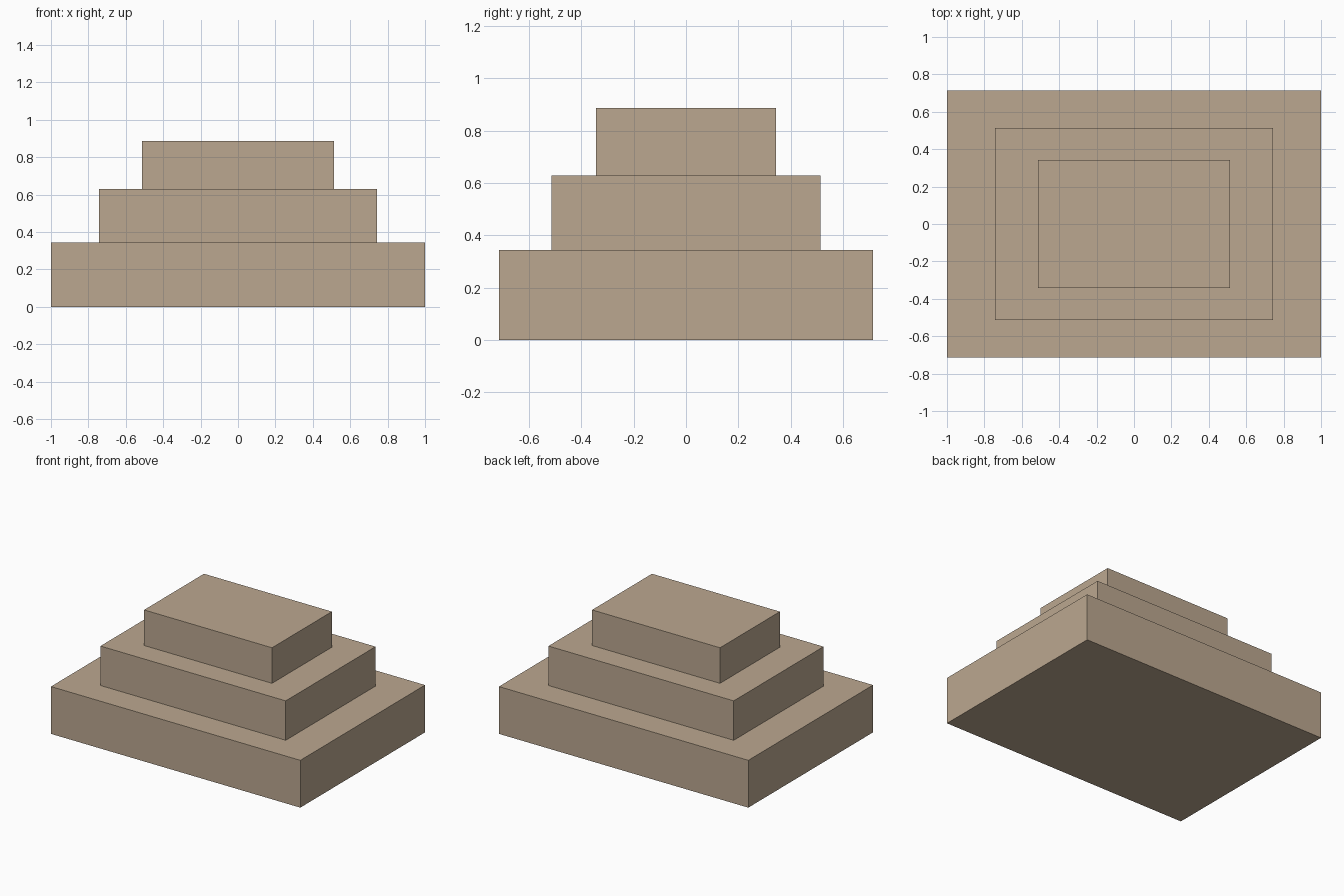
import bpy
import bmesh
from mathutils import Matrix, Vector

if "Cube" in bpy.data.objects:
    bpy.data.objects.remove(bpy.data.objects["Cube"])

stone = bpy.data.materials.new("sandstone")
stone.diffuse_color = (0.50, 0.39, 0.28, 1.0)
stone.use_nodes = True
stone.node_tree.nodes["Principled BSDF"].inputs["Base Color"].default_value = stone.diffuse_color


def add_tier(name, width, depth, bottom, top):
    """Box centred on x and y, spanning bottom to top in z."""
    bm = bmesh.new()
    bmesh.ops.create_cube(
        bm, size=1.0,
        matrix=Matrix.Translation((0, 0, (bottom + top) / 2))
        @ Matrix.Diagonal(Vector((width, depth, top - bottom, 1.0))))
    mesh = bpy.data.meshes.new(name)
    bm.to_mesh(mesh)
    bm.free()
    mesh.materials.append(stone)
    obj = bpy.data.objects.new(name, mesh)
    bpy.context.collection.objects.link(obj)
    return obj


# Three stacked tiers: name, width, depth, height
tiers = [
    ("base_tier", 2.0, 1.429, 0.343),
    ("middle_tier", 1.486, 1.029, 0.286),
    ("top_tier", 1.026, 0.686, 0.258),
]
z = 0.0
for name, width, depth, height in tiers:
    add_tier(name, width, depth, z, z + height)
    z += height
